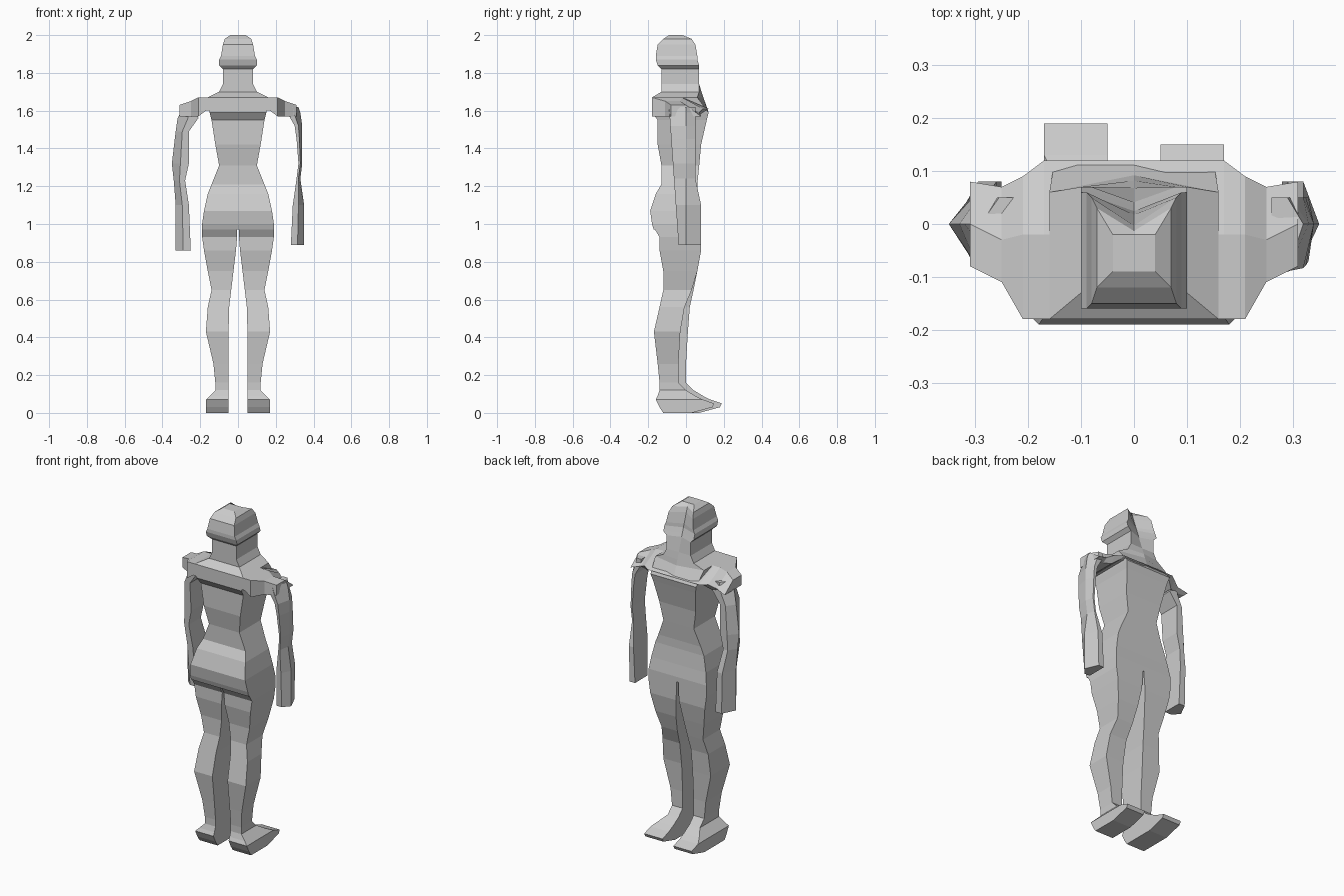
import bpy
import bmesh

default_cube = bpy.data.objects.get("Cube")
if default_cube:
    bpy.data.objects.remove(default_cube, do_unlink=True)

# One plain grey for the whole figure
GREY = (.6, .6, .6, 1)
material = bpy.data.materials.new("plain_grey")
material.use_nodes = True
material.diffuse_color = GREY
shader = next(node for node in material.node_tree.nodes if node.type == "BSDF_PRINCIPLED")
shader.inputs["Base Color"].default_value = GREY


def loft(name, rings):
    """Skin a list of point rings, close both ends and keep the faces flat."""
    bm = bmesh.new()
    loops = [[bm.verts.new(point) for point in ring] for ring in rings]
    for lower, upper in zip(loops, loops[1:]):
        for i in range(len(lower)):
            # Negative indices wrap the ring round to its last point
            bm.faces.new((lower[i - 1], lower[i], upper[i], upper[i - 1]))
    bm.faces.new(loops[0])
    bm.faces.new(loops[-1])
    bmesh.ops.recalc_face_normals(bm, faces=bm.faces)
    mesh = bpy.data.meshes.new(name)
    bm.to_mesh(mesh)
    bm.free()
    mesh.materials.append(material)
    bpy.context.collection.objects.link(bpy.data.objects.new(name, mesh))


def box_ring(height, inner, outer, back, front):
    """Rectangular slice through a leg or the trunk."""
    return [(inner, back, height), (outer, back, height),
            (outer, front, height), (inner, front, height)]


def head_ring(height, half_width, back, front):
    """Rectangular slice whose front middle lies on the straight face crease."""
    corners = box_ring(height, -half_width, half_width, back, front)
    crease = (0, (2 - height) * .34 - .02, height)
    return corners[:3] + [crease] + corners[3:]


def trunk_ring(height, half_width, back, front):
    return box_ring(height, -half_width, half_width, back, front)


# Head and neck, from the crown to the chest: height, half width, back, front
head_slices = [
    (2, .04, -.09, -.02),
    (1.98, .07, -.12, .03),
    (1.95, .08, -.15, .05),
    (1.89, .09, -.16, .06),
    (1.87, .1, -.16, .06),
    (1.84, .1, -.15, .07),
    (1.82, .08, -.13, .07),
    (1.74, .08, -.13, .07),
    (1.7, .1, -.13, .07),
    (1.67, .16, -.18, .06),
    (1.59, .15, -.18, .12),
]
loft("head_and_neck", [head_ring(*row) for row in head_slices])

# Torso, from the chest to the seat: height, half width, back, front
torso_slices = [
    (1.59, .15, -.18, .12),
    (1.55, .14, -.15, .11),
    (1.42, .12, -.15, .08),
    (1.31, .1, -.13, .07),
    (1.21, .14, -.13, .06),
    (1.16, .16, -.16, .06),
    (1.07, .18, -.19, .07),
    (1, .19, -.18, .08),
    (.97, .19, -.17, .08),
]
loft("torso", [trunk_ring(*row) for row in torso_slices])

# Shoulders: stations outward, each with back, ridge, front, top and underside
shoulder_stations = [
    (.17, -.18, -.02, .12, 1.67, 1.6),
    (.21, -.18, -.02, .09, 1.67, 1.57),
    (.25, -.11, -.03, .07, 1.65, 1.57),
    (.31, -.08, 0, .08, 1.63, 1.57),
]


def shoulder_ring(x, back, ridge, front, top, underside):
    """Side-on outline with a flat top that slopes down to the chest."""
    return [(x, back, underside), (x, back, top), (x, ridge, top),
            (x, front, top - .06), (x, front - .03, underside)]


left_half = [shoulder_ring(*station) for station in shoulder_stations]
right_half = [[(-x, y, z) for x, y, z in ring] for ring in reversed(left_half)]
loft("shoulders", right_half + left_half)

# Arms, from the shoulder to the hand: height, inner, outer
left_arm_slices = [
    (1.62, .26, .32),
    (1.59, .26, .33),
    (1.52, .3, .34),
    (1.45, .31, .34),
    (1.32, .32, .34),
    (1.24, .31, .33),
    (1.1, .29, .35),
    (.89, .28, .35),
]
right_arm_slices = [
    (1.62, .22, .29),
    (1.56, .21, .32),
    (1.49, .26, .33),
    (1.32, .26, .35),
    (1.23, .28, .34),
    (1.1, .26, .33),
    (.86, .25, .33),
]


def arm_ring(side, height, inner, outer):
    """Flat inside and ridged outside; the back edge leans forward going down."""
    back = -.04 - (height - .9) * .07
    front = .05 if height > 1.2 else .08
    shoulder = inner + (outer - inner) * .5
    outline = [(inner, back), (shoulder, back), (outer, 0),
               (shoulder, front), (inner, front)]
    return [(side * x, y, height) for x, y in outline]


loft("left_arm", [arm_ring(1, *row) for row in left_arm_slices])
loft("right_arm", [arm_ring(-1, *row) for row in right_arm_slices])

# Legs, from the hip to the sole: height, outer, back, front
leg_slices = [
    (.98, .19, -.17, .08),
    (.93, .19, -.14, .08),
    (.86, .18, -.14, .08),
    (.75, .16, -.12, .06),
    (.65, .14, -.12, .04),
    (.56, .16, -.14, .02),
    (.43, .17, -.17, .01),
    (.26, .13, -.15, 0),
    (.16, .12, -.14, 0),
    (.12, .12, -.14, .04),
    (.09, .15, -.15, .09),
    (.07, .17, -.16, .13),
    (.05, .17, -.15, .19),
    (.03, .17, -.14, .18),
    (0, .17, -.12, .07),
]


def leg_ring(side, setback, height, outer, back, front):
    """The gap between the legs opens from the crotch down to the knee."""
    inner = min(.05, max(.005, (.95 - height) * .12))
    below_thigh = min(1, max(0, (.7 - height) * 5))
    return box_ring(height, side * inner, side * outer, back, front - setback * below_thigh)


# The left shin and foot stand slightly further back
loft("left_leg", [leg_ring(1, .04, *row) for row in leg_slices])
loft("right_leg", [leg_ring(-1, 0, *row) for row in leg_slices])
